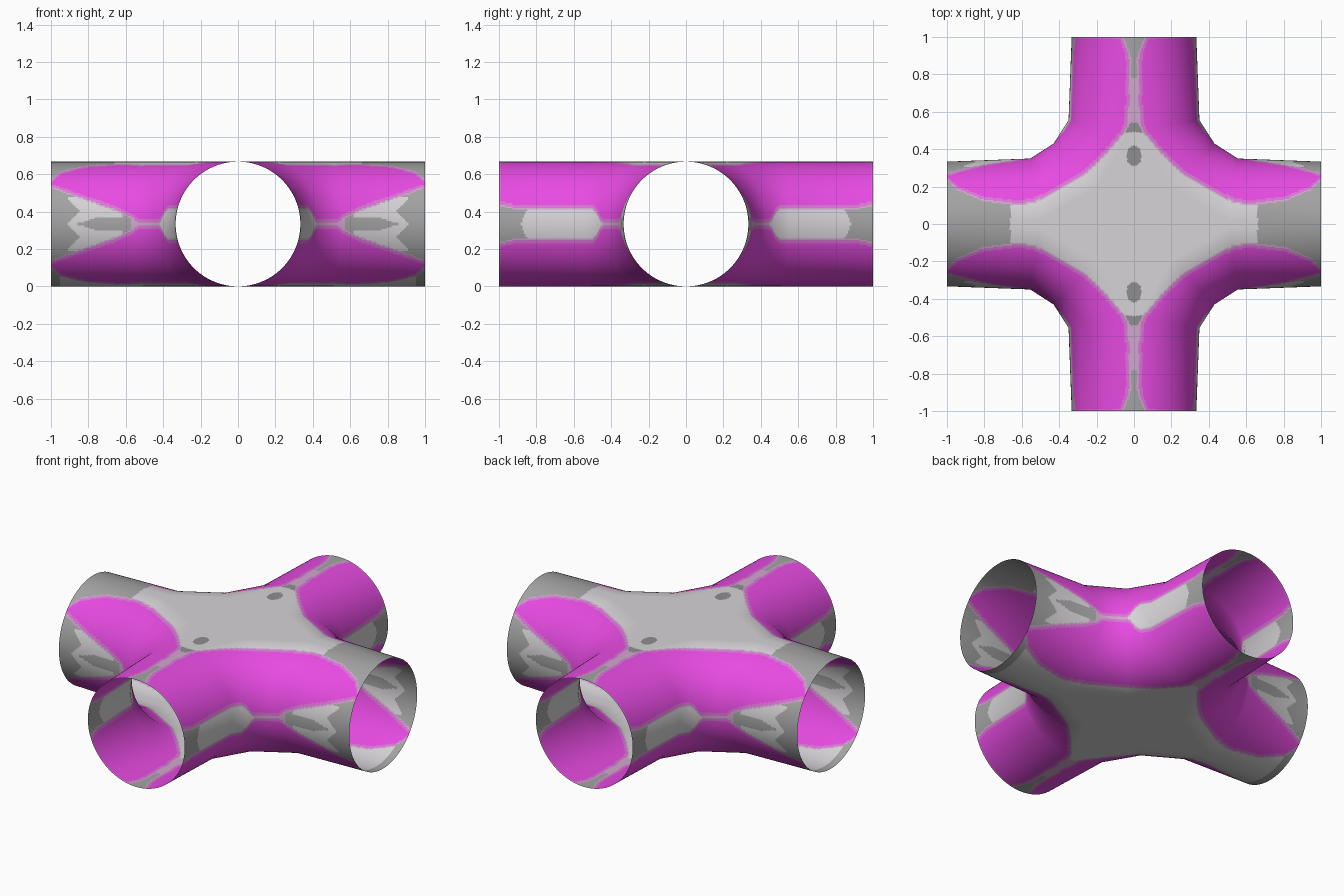
import bpy, bmesh, math
from mathutils import Vector

if "Cube" in bpy.data.objects:
    bpy.data.objects.remove(bpy.data.objects["Cube"])

R = 1 / 3

# Flat colours given as sRGB, stored linear
def lin(c):
    return c / 12.92 if c <= 0.04045 else ((c + 0.055) / 1.055) ** 2.4

COLOURS = [("magenta", (0.93, 0.30, 0.91)), ("mauve", (0.86, 0.46, 0.84)),
           ("pale mauve", (0.82, 0.66, 0.81)), ("light grey", (0.84, 0.83, 0.84)),
           ("mid grey", (0.64, 0.64, 0.64)), ("dark grey", (0.56, 0.56, 0.56))]
MAGENTA, MAUVE, PALE, LIGHT, MID, DARK = range(6)

# Quarter of the cross, swept from the x arm end (u=0) round the crotch to the
# y arm end (u=4): outer crotch line, centre of the round, and axis of the flat
CROTCH = [(1, R), (0.555, 0.35), (0.43, 0.43), (0.35, 0.555), (R, 1)]
SPINE = [(1, 0), (0.505, 0.02), (0.195, 0.195), (0.02, 0.505), (0, 1)]
AXIS = [(1, 0), (0.5, 0), (0, 0), (0, 0.5), (0, 1)]
FACING = [(0, 1), (0.25, 0.97), (0.707, 0.707), (0.97, 0.25), (1, 0)]

def along(points, u):
    i = min(int(u), 3)
    return Vector(points[i]).lerp(Vector(points[i + 1]), u - i)

def interp(table, u):
    for (a, va), (b, vb) in zip(table, table[1:]):
        if u <= b:
            return va + (vb - va) * (u - a) / (b - a)
    return table[-1][1]

# Magenta band limits in degrees from the crotch line
HIGH = [(0, 41), (0.12, 53), (0.4, 65), (0.8, 71), (1, 68), (1.5, 69), (2, 69),
        (2.5, 77), (3, 83), (3.3, 85), (3.8, 83), (4, 76)]
LOW = [(0, 40), (0.4, 27), (0.8, 16), (1.05, 6), (1.3, 4), (2, 4), (2.2, 6),
       (2.4, 14), (2.6, 18), (3.8, 18), (4, 22)]

def colour(u, a, x, y, z):
    """a is the angle from the crotch line; beyond 90 it runs over the flat."""
    hi, lo = interp(HIGH, u), interp(LOW, u)
    m = min(a - lo, hi - a) * math.radians(1) * R
    m = min(m, (4 - u) * 0.45 - 0.012)
    if m > 0:
        return MAGENTA
    if m > -0.018:
        return MAUVE
    if m > -0.027:
        return PALE
    if a > hi:                                   # top and bottom panels
        if z < R:
            return MID if x > 0.95 or y > 0.78 else PALE if y > 0.54 else LIGHT
        if x > 0.66 or y > 0.78:
            return MID
        if y > 0.54:
            return PALE
        spot = (x / 0.04) ** 2 + ((y - 0.365) / 0.055) ** 2 < 1
        return DARK if spot or y > 0.49 else LIGHT
    if u < 1.5:                                  # side patch on the x arms
        h = abs(z - R)
        if x > 0.88 + 0.03 * math.cos(h * 45) or h > 0.145:
            return MID
        if x < 0.575:
            return PALE
        strip = 0.06 if x < 0.62 else 0.036 * min(1, (0.87 - x) / 0.12)
        return MID if h < strip else LIGHT
    return LIGHT if y < 0.88 - 6 * (z - R) ** 2 else MID   # side patch on the y arms

NU, NP, NF = 200, 120, 12
bm = bmesh.new()
normals = []

def add_vert(x, y, z, normal):
    normals.append(Vector(normal).normalized())
    return bm.verts.new((x, y, z))

# Half-round outer wall: rows along the sweep, columns from bottom to top
wall = []
for i in range(NU + 1):
    u = 4 * i / NU
    s, c, n = along(SPINE, u), along(CROTCH, u), along(FACING, u)
    row = []
    for j in range(NP + 1):
        t = math.pi * (j / NP - 0.5)
        p = s + (c - s) * math.cos(t)
        row.append(add_vert(p.x, p.y, R + R * math.sin(t),
                            (n.x * math.cos(t), n.y * math.cos(t), math.sin(t))))
    wall.append(row)

# Flat panels joining the walls at top and bottom
def panel(side, edge):
    rows = []
    for i in range(NU + 1):
        u = 4 * i / NU
        s, a = along(SPINE, u), along(AXIS, u)
        row = [wall[i][edge]]
        for k in range(1, NF + 1):
            p = s.lerp(a, k / NF)
            if 0 < i < NU:
                row.append(add_vert(p.x, p.y, R + side * R, (0, 0, side)))
            else:
                row.append(row[0])
        rows.append(row)
    return rows

def skin(rows, angle, flip):
    for i in range(NU):
        u = 4 * (i + 0.5) / NU
        for j in range(len(rows[0]) - 1):
            loop = [rows[i][j], rows[i][j + 1], rows[i + 1][j + 1], rows[i + 1][j]]
            loop = list(dict.fromkeys(loop))
            if len(loop) < 3:
                continue
            f = bm.faces.new(loop[::-1] if flip else loop)
            f.smooth = True
            m = f.calc_center_median()
            f.material_index = colour(u, angle(u, j, m), *m)

def wall_angle(u, j, m):
    return abs(180 * ((j + 0.5) / NP - 0.5))

def panel_angle(u, j, m):
    gap = (along(SPINE, u) - along(AXIS, u)).length * (j + 0.5) / NF
    return 90 + math.degrees(gap / R)

skin(wall, wall_angle, True)
skin(panel(1, NP), panel_angle, True)
skin(panel(-1, 0), panel_angle, False)

mesh = bpy.data.meshes.new("pipe_cross")
bm.to_mesh(mesh)
bm.free()
# Round the shading over the coarse bends of the sweep
mesh.normals_split_custom_set_from_vertices(normals)
for name, rgb in COLOURS:
    mat = bpy.data.materials.new(name)
    mat.diffuse_color = (*[lin(c) for c in rgb], 1)
    mat.use_nodes = True
    mat.node_tree.nodes["Principled BSDF"].inputs["Base Color"].default_value = mat.diffuse_color
    mesh.materials.append(mat)
pipe = bpy.data.objects.new("pipe_cross", mesh)
bpy.context.collection.objects.link(pipe)

# Mirror the quarter into the full four-way pipe
mirror = pipe.modifiers.new("mirror", "MIRROR")
mirror.use_axis = (True, True, False)
mirror.merge_threshold = 0.0005
